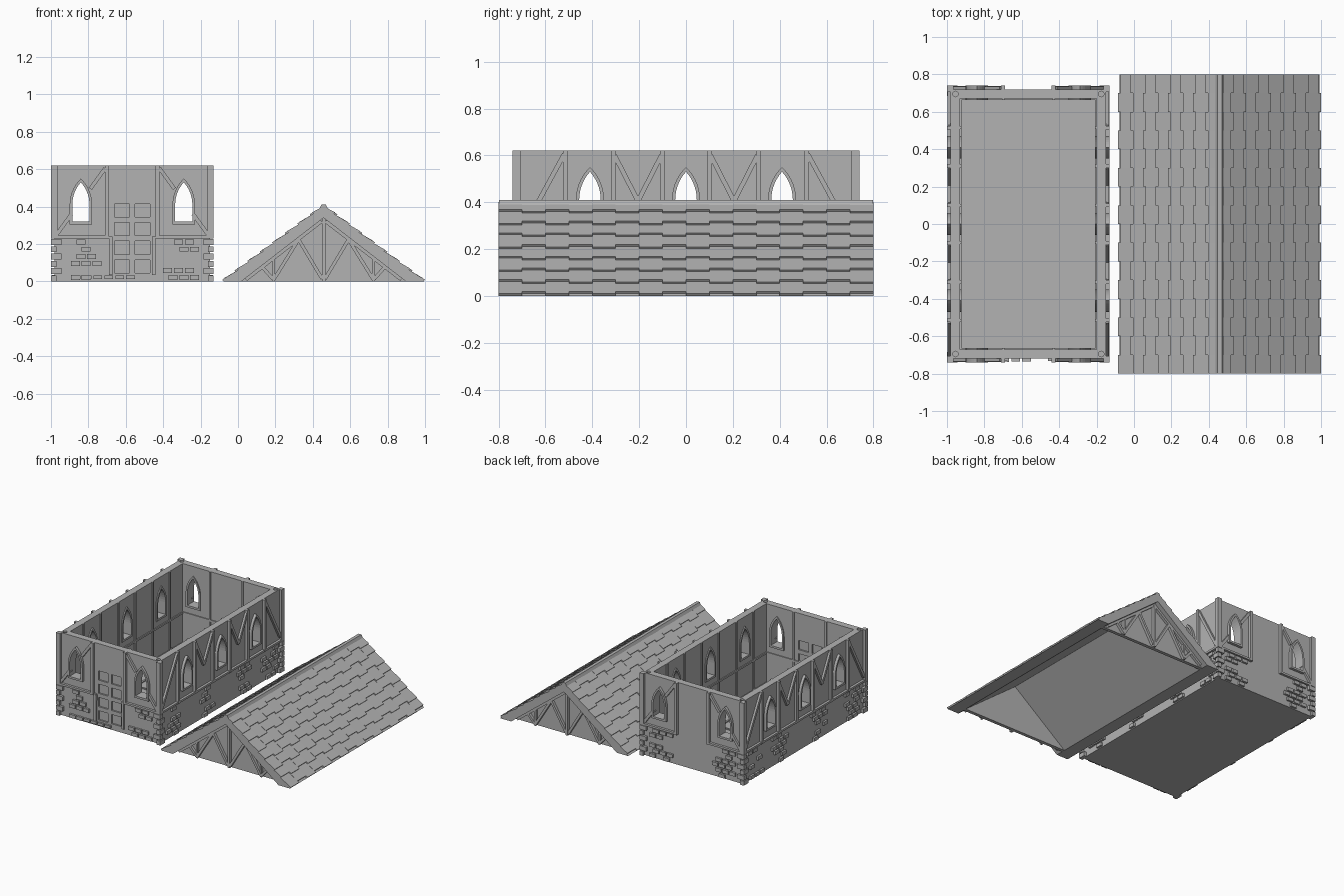
import bpy, bmesh, math, random
from mathutils import Vector

random.seed(4)
if "Cube" in bpy.data.objects:
    bpy.data.objects.remove(bpy.data.objects["Cube"])

grey = bpy.data.materials.new("stone grey")
grey.use_nodes = True
grey.diffuse_color = (0.45, 0.45, 0.45, 1)
grey.node_tree.nodes["Principled BSDF"].inputs["Base Color"].default_value = (0.45, 0.45, 0.45, 1)

HX, HY, TOP, SILL = 0.415, 0.72, 0.62, 0.24   # house body half sizes and heights
CX, THICK, OUT = -0.565, 0.05, 0.02           # house centre, wall thickness, relief
RX, EAVE, RIDGE = 0.4575, 0.535, 0.40         # roof centre, half span, height


def finish(bm, name):
    bmesh.ops.recalc_face_normals(bm, faces=bm.faces)
    mesh = bpy.data.meshes.new(name)
    bm.to_mesh(mesh)
    bm.free()
    mesh.materials.append(grey)
    ob = bpy.data.objects.new(name, mesh)
    bpy.context.collection.objects.link(ob)
    return ob


def prism(bm, pts, place, d0, d1):
    a = [bm.verts.new(place(u, v, d0)) for u, v in pts]
    b = [bm.verts.new(place(u, v, d1)) for u, v in pts]
    bm.faces.new(a)
    bm.faces.new(b[::-1])
    for i in range(len(pts)):
        j = (i + 1) % len(pts)
        bm.faces.new((a[i], a[j], b[j], b[i]))


def ring(bm, outer, inner, place, d0, d1):
    loops = [[bm.verts.new(place(u, v, d)) for u, v in pts]
             for pts, d in ((outer, d0), (outer, d1), (inner, d1), (inner, d0))]
    n = len(outer)
    for k in range(4):
        a, b = loops[k], loops[(k + 1) % 4]
        for i in range(n):
            j = (i + 1) % n
            bm.faces.new((a[i], a[j], b[j], b[i]))


def rect(u0, u1, v0, v1):
    return [(u0, v0), (u1, v0), (u1, v1), (u0, v1)]


def bar(p, q, w):
    p, q = Vector(p), Vector(q)
    s = (q - p).orthogonal().normalized() * w / 2
    return [tuple(c) for c in (p - s, q - s, q + s, p + s)]


def arch(cu, half, z0, spring, apex, steps=7):
    # pointed arch made of two circular arcs
    rise = apex - spring
    r = (half * half + rise * rise) / (2 * half)
    end = math.atan2(rise, r - half)
    side = [(half - r + r * math.cos(end * i / steps), spring + r * math.sin(end * i / steps))
            for i in range(steps + 1)]
    pts = [(half, z0)] + side + [(-u, z) for u, z in side[-2::-1]] + [(-half, z0)]
    return [(cu + u, z) for u, z in pts]


def end_wall(s):
    return lambda u, z, d: (CX + u, s * (HY + d), z)


def side_wall(s):
    return lambda u, z, d: (CX + s * (HX + d), u, z)


def flat(u, v, d):
    return (CX + u, v, d)


END_WINDOWS, SIDE_WINDOWS = (-0.275, 0.275), (-0.41, 0, 0.41)
END_POSTS, SIDE_POSTS = (-0.135, 0.135), (-0.515, -0.31, -0.1, 0.1, 0.31, 0.515)
walls = [("front", end_wall(-1), HX, END_WINDOWS, END_POSTS),
         ("back", end_wall(1), HX, END_WINDOWS, END_POSTS),
         ("right", side_wall(-1), HY, SIDE_WINDOWS, SIDE_POSTS),
         ("left", side_wall(1), HY, SIDE_WINDOWS, SIDE_POSTS)]

# Hollow wall shell
bm = bmesh.new()
ring(bm, rect(-HX, HX, -HY, HY), rect(THICK - HX, HX - THICK, THICK - HY, HY - THICK), flat, 0, TOP)
shell = finish(bm, "house_walls")

# Openings: windows, corner peg holes, shallow door panels
bm = bmesh.new()
for name, place, half, windows, posts in walls:
    for u in windows:
        prism(bm, arch(u, 0.046, 0.32, 0.41, 0.53), place, -THICK - 0.02, 0.02)
for x in (-1, 1):
    for y in (-1, 1):
        hole = [(x * (HX - 0.025) + 0.015 * math.cos(k * math.pi / 6),
                 y * (HY - 0.025) + 0.015 * math.sin(k * math.pi / 6)) for k in range(12)]
        prism(bm, hole, flat, TOP - 0.05, TOP + 0.02)
for u in (-0.055, 0.055):
    for row in range(4):
        z = 0.08 + 0.1 * row
        box = rect(u - 0.04, u + 0.04, z - 0.035, z + 0.035)
        prism(bm, box, end_wall(-1), -0.012, 0.02)
        prism(bm, box, end_wall(-1), -THICK - 0.02, -THICK + 0.012)
cutter = finish(bm, "opening_cutter")
cutter.hide_render = True
mod = shell.modifiers.new("openings", 'BOOLEAN')
mod.operation, mod.solver, mod.object = 'DIFFERENCE', 'EXACT', cutter
bpy.context.view_layer.objects.active = shell
bpy.ops.object.modifier_apply(modifier=mod.name)
bpy.data.objects.remove(cutter)

# Floor slab with thin raised strips
bm = bmesh.new()
fx, fy = HX - THICK + 0.01, HY - THICK + 0.01
prism(bm, rect(-fx, fx, -fy, fy), flat, 0, 0.03)
for u in (-0.215, 0, 0.215):
    prism(bm, rect(u - 0.007, u + 0.007, -fy, fy), flat, 0.02, 0.038)
for k in range(6):
    v = -0.525 + 0.211 * k
    prism(bm, rect(-fx, fx, v - 0.007, v + 0.007), flat, 0.02, 0.037)
finish(bm, "house_floor")

for name, place, half, windows, posts in walls:
    is_end = half == HX
    # Timber framing outside, thin battens inside
    bm = bmesh.new()
    for u in posts:
        prism(bm, rect(u - 0.01, u + 0.01, SILL - 0.01, TOP), place, -0.01, OUT)
        prism(bm, rect(u - 0.007, u + 0.007, 0.02, TOP), place, -THICK - 0.008, -THICK + 0.01)
    inner = half - THICK + 0.005
    prism(bm, rect(-inner, inner, 0.245, 0.259), place, -THICK - 0.007, -THICK + 0.01)
    for s in (-1, 1):
        if is_end:
            prism(bm, rect(*sorted((s * 0.13, s * half)), SILL - 0.01, SILL + 0.005), place, -0.01, OUT - 0.002)
            low, high = (s * 0.405, 0.25), (s * 0.145, 0.605)
            mid = [(s * 0.325, 0.36), (s * 0.225, 0.495)]
            prism(bm, bar(low, mid[0], 0.02), place, -0.01, OUT - 0.004)
            prism(bm, bar(mid[1], high, 0.02), place, -0.01, OUT - 0.004)
        else:
            prism(bm, bar((s * 0.705, 0.265), (s * 0.52, 0.605), 0.02), place, -0.01, OUT - 0.004)
            for a in (0.305, 0.105):
                prism(bm, bar((s * a, 0.6), (s * 0.205, 0.405), 0.02), place, -0.01, OUT - 0.004)
    if not is_end:
        prism(bm, rect(-half, half, SILL - 0.01, SILL + 0.005), place, -0.01, OUT - 0.002)
    finish(bm, name + "_timbers")

    # Pointed window surrounds
    bm = bmesh.new()
    for u in windows:
        ring(bm, arch(u, 0.06, 0.305, 0.41, 0.55), arch(u, 0.046, 0.32, 0.41, 0.53),
             place, -THICK - 0.008, OUT)
    finish(bm, name + "_window_frames")

    # Scattered raised bricks in clusters
    bm = bmesh.new()
    centres = (-0.26, 0.27) if is_end else (-0.56, -0.15, 0.3, 0.58)
    for row in range(6):
        z = 0.02 + 0.038 * row
        count = int(2 * half / 0.058) - 1
        for k in range(count):
            u = (k - (count - 1) / 2 + 0.5 * (row % 2) - 0.25) * 0.058
            near = min(abs(u - c) for c in centres)
            at_door = name == "front" and abs(u) < 0.17
            if abs(u) < half - 0.06 and not at_door and random.random() < 0.85 - near * 7:
                prism(bm, rect(u - 0.024, u + 0.024, z - 0.013, z + 0.013), place, -0.01, 0.015)
    finish(bm, name + "_bricks")

# Corner posts and alternating corner stones
posts_bm, stones = bmesh.new(), bmesh.new()
for x in (-1, 1):
    for y in (-1, 1):
        def corner(u, v, d, x=x, y=y):
            return (CX + x * (HX + OUT - u), y * (HY + OUT - v), d)
        ell = lambda a, b, t: [(0, 0), (a, 0), (a, t), (t, t), (t, b), (0, b)]
        prism(posts_bm, ell(0.034, 0.034, 0.022), corner, SILL - 0.01, TOP)
        for row in range(6):
            a, b = (0.055, 0.03) if row % 2 else (0.03, 0.055)
            prism(stones, ell(a, b, 0.022), corner, 0.039 * row, 0.039 * row + 0.032)
finish(posts_bm, "corner_posts")
finish(stones, "corner_stones")

# Door leaf surround, latch and step stones
bm = bmesh.new()
front = end_wall(-1)
for s in (-1, 1):
    prism(bm, rect(*sorted((s * 0.105, s * 0.125)), 0.035, SILL), front, -0.01, 0.012)
prism(bm, rect(-0.112, -0.104, 0.19, 0.235), front, 0, 0.018)
for k in range(6):
    u = -0.3 + 0.058 * k
    prism(bm, rect(u - 0.023, u + 0.023, 0.012, 0.032), front, -0.01, 0.014)
finish(bm, "door_trim")


def roof(u, z, d):
    return (RX + u, d, z)


# Roof slab with ridge cap
IN, PEAK = 0.44, 0.34
bm = bmesh.new()
prism(bm, [(-EAVE, 0), (0, RIDGE), (EAVE, 0), (IN, 0), (0, PEAK), (-IN, 0)], roof, -0.8, 0.8)
prism(bm, [(-0.025, 0.385), (0.025, 0.385), (0.012, 0.41), (-0.012, 0.41)], roof, -0.799, 0.799)
finish(bm, "roof_slab")

# Staggered shingles on both slopes
bm = bmesh.new()
length = math.hypot(EAVE, RIDGE)
along = Vector((-EAVE, RIDGE)) / length
normal = Vector((RIDGE, EAVE)) / length
ROWS, COLS = 8, 16
for s in (-1, 1):
    for row in range(ROWS):
        for col in range(COLS):
            start = row * length / ROWS + (0.016 if (col + row) % 2 else 0)
            stop = min((row + 1) * length / ROWS + 0.018, length)
            prof = [Vector((EAVE, 0)) + along * a + normal * h for a, h in
                    ((start, 0), (start, 0.012), (stop, 0.002), (stop, 0))]
            y = -0.8 + col * 1.6 / COLS
            prism(bm, [(s * p.x, max(p.y, 0)) for p in prof], roof, y, y + 1.6 / COLS)
finish(bm, "roof_shingles")

# Gable walls with timber trusses
for name, s in (("front", -1), ("back", 1)):
    bm = bmesh.new()
    prism(bm, [(-IN - 0.01, 0), (IN + 0.01, 0), (0, PEAK + 0.01)], roof, s * 0.72, s * 0.745)
    finish(bm, name + "_gable")
    bm = bmesh.new()
    prism(bm, rect(-0.009, 0.009, 0, PEAK), roof, s * 0.74, s * 0.768)
    for m in (-1, 1):
        for p, q in (((0.008, 0.014), (0.14, 0.235)), ((0.265, 0.012), (0.13, 0.23)),
                     ((0.27, 0.012), (0.33, 0.08)), ((0.415, 0.01), (0.01, 0.322))):
            prism(bm, bar((m * p[0], p[1]), (m * q[0], q[1]), 0.018), roof, s * 0.74, s * 0.765)
        prism(bm, rect(m * 0.267 - 0.007, m * 0.267 + 0.007, 0, 0.13), roof, s * 0.74, s * 0.763)
    finish(bm, name + "_truss")
